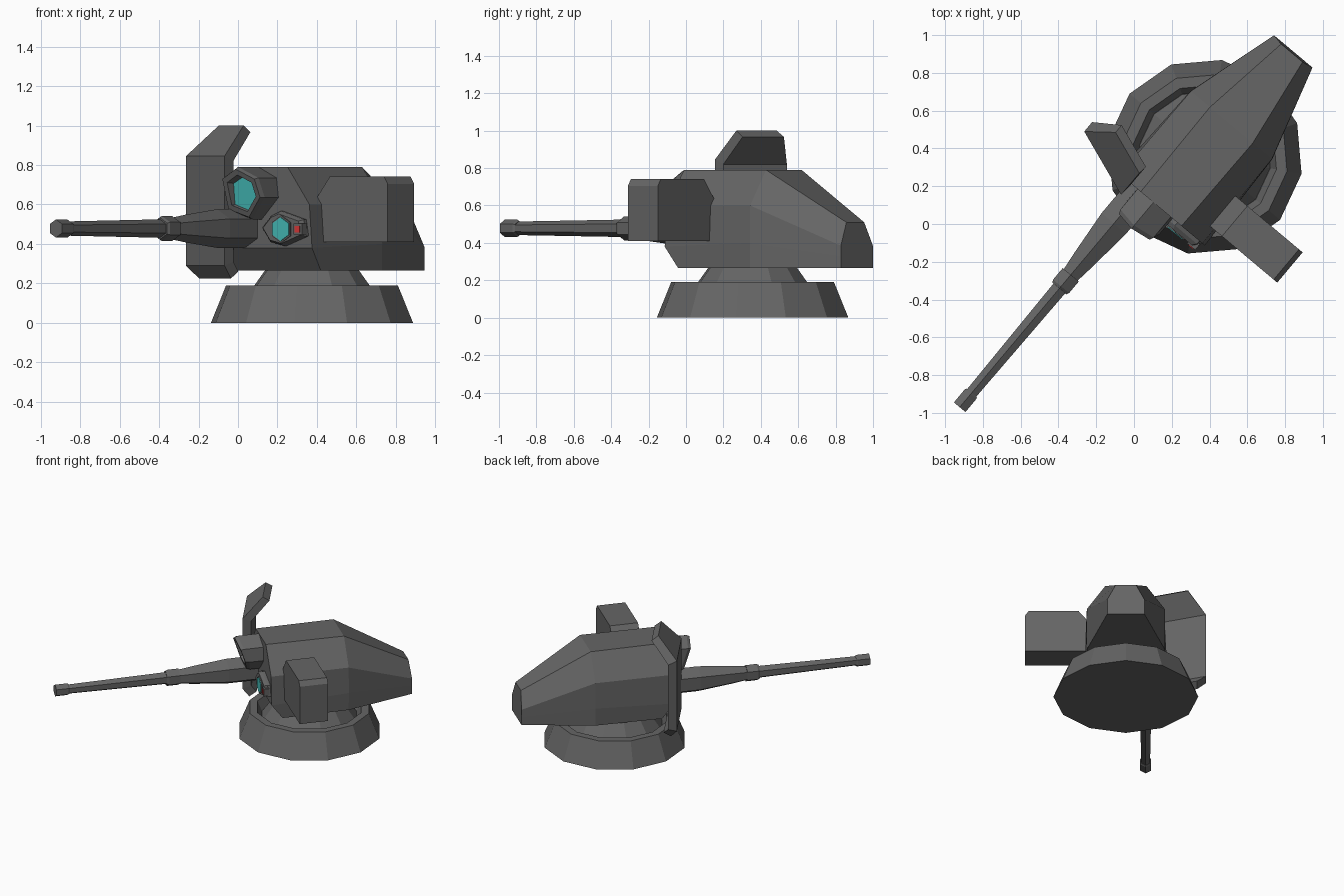
import bpy, bmesh
from math import sin, cos, radians, pi
from mathutils import Matrix

if "Cube" in bpy.data.objects:
    bpy.data.objects.remove(bpy.data.objects["Cube"])

# Turret frame: local x = right, y = back, turned 40 degrees on the base centre
PLACE = Matrix.Translation((0.375, 0.356, 0)) @ Matrix.Rotation(radians(-40), 4, 'Z')


def material(name, color):
    m = bpy.data.materials.new(name)
    m.diffuse_color = color
    m.use_nodes = True
    m.node_tree.nodes["Principled BSDF"].inputs["Base Color"].default_value = m.diffuse_color
    return m


DARK = material("dark_metal", (0.13, 0.13, 0.13, 1))
TEAL = material("teal_glass", (0.06, 0.5, 0.48, 1))
RED = material("red_lamp", (0.7, 0.04, 0.04, 1))


def loft(name, rings, first=None, mat=DARK):
    """Skin equal-length rings, cap both ends (first = custom faces on ring 0)."""
    bm = bmesh.new()
    rows = [[bm.verts.new(p) for p in r] for r in rings]
    n = len(rows[0])
    for a, b in zip(rows, rows[1:]):
        for i in range(n):
            j = (i + 1) % n
            bm.faces.new((a[i], a[j], b[j], b[i]))
    for f in first or [range(n)]:
        bm.faces.new([rows[0][i] for i in f])
    bm.faces.new(rows[-1])
    bmesh.ops.recalc_face_normals(bm, faces=bm.faces)
    me = bpy.data.meshes.new(name)
    bm.to_mesh(me)
    bm.free()
    ob = bpy.data.objects.new(name, me)
    ob.matrix_world = PLACE
    bpy.context.collection.objects.link(ob)
    me.materials.append(mat)
    return ob


def circle(n, r, z):
    return [(r * cos(2 * pi * i / n), r * sin(2 * pi * i / n), z) for i in range(n)]


def revolve(name, profile, n=12):
    # a corner lies on the turret axis
    return loft(name, [circle(n, r, z) for r, z in profile])


# Base ring with sunken well, and neck
revolve("base_ring", [(.52, 0), (.442, .19), (.385, .19), (.352, .115)])
revolve("neck", [(.352, .113), (.235, .275)])


# Hull: half sections (x, y, z) mirrored into full sections
def section(half):
    return half + [(-x, y, z) for x, y, z in reversed(half)]


hull = [
    [(.29, -.276, .265), (.302, -.36, .38), (.285, -.36, .6), (.141, -.36, .79)],
    [(.28, .218, .265), (.282, .218, .4), (.28, .218, .6), (.148, .218, .79)],
    [(.133, .728, .265), (.133, .728, .33), (.133, .728, .385), (.074, .717, .51)],
]
loft("hull", [section(h) for h in hull], first=[(0, 1, 6, 7), (1, 2, 3, 4, 5, 6)])

# Side box, on the right only
box = [(.2, .41), (.722, .41), (.722, .705), (.697, .742), (.34, .742), (.25, .63)]
loft("side_box", [[(u, v, z) for u, z in box] for v in (-.264, -.055)])


# Bent shield on the left, swept back towards its outer edge
def sweep(u, offset, z):
    return (u, -.515 - .36 * u + offset, z)


# rows of (outer x, front offset, front z, back offset, back z)
shield = [(-.512, .05, .225, .105, .26), (-.575, 0, .29, .065, .31),
          (-.575, 0, .845, .065, .82), (-.445, .15, 1.0, .2, .967)]
loft("shield", [[sweep(o, f, fz), sweep(-.21, f, fz), sweep(-.205, b, bz), sweep(o, b, bz)]
                for o, f, fz, b, bz in shield])


# Gun: six-sided pieces along the barrel axis
def gun_part(name, profile):
    loft(name, [[(-.142 + y, v, .478 + x) for x, y, _ in circle(6, r, 0)] for v, r in profile])


gun_part("gun_mount", [(-.3, .098), (-.58, .098), (-.83, .07), (-.95, .053)])
gun_part("gun_collar", [(-.935, .064), (-1.015, .064), (-1.03, .055)])
gun_part("barrel", [(-1.0, .047), (-1.77, .036)])
gun_part("muzzle", [(-1.75, .04), (-1.76, .046), (-1.85, .046)])


# Sensor pods: outline pushed out of the hull, with recessed lens
def scaled(outline, k, c):
    return [(c[0] + (u - c[0]) * k, c[1] + (z - c[1]) * k) for u, z in outline]


def ring(outline, depth, lean=0, zc=.655):
    return [(u, -depth - lean * (z - zc), z) for u, z in outline]


c1 = (-.04, .655)
big = [(-.053, .79), (.067, .735), (.08, .635), (-.03, .525), (-.165, .57), (-.163, .735)]
hole = scaled(big, .7, c1)
lens1 = scaled(hole, .92, c1)
loft("large_sensor", [ring(big, .34), ring(big, .475, .33), ring(scaled(big, .92, c1), .5, .33),
                      ring(hole, .5, .33), ring(lens1, .465, .12)])
loft("large_lens", [ring(lens1, .45, .12), ring(lens1, .47, .12)], mat=TEAL)

c2 = (.145, .475)
small = [(-.01, .482), (.051, .543), (.113, .566), (.265, .523), (.28, .44), (.134, .39), (.045, .41)]
loft("small_sensor", [ring(small, .35), ring(small, .38), ring(scaled(small, .85, c2), .403)])
lens2 = [(.138 + x, .475 + y) for y, x, _ in circle(6, .06, 0)]
rim = scaled(lens2, 1.15, (.138, .475))
loft("small_lens_rim", [ring(rim, .39), ring(rim, .409)])
loft("small_lens", [ring(lens2, .39), ring(lens2, .413)], mat=TEAL)

# Red lamp in a square rim
for name, h, depth, mat in (("lamp_rim", .028, .411, DARK), ("lamp", .017, .415, RED)):
    sq = [(.25 + a * h, .475 + b * h) for a, b in ((-1, -1), (1, -1), (1, 1), (-1, 1))]
    loft(name, [ring(sq, .37), ring(sq, depth)], mat=mat)
